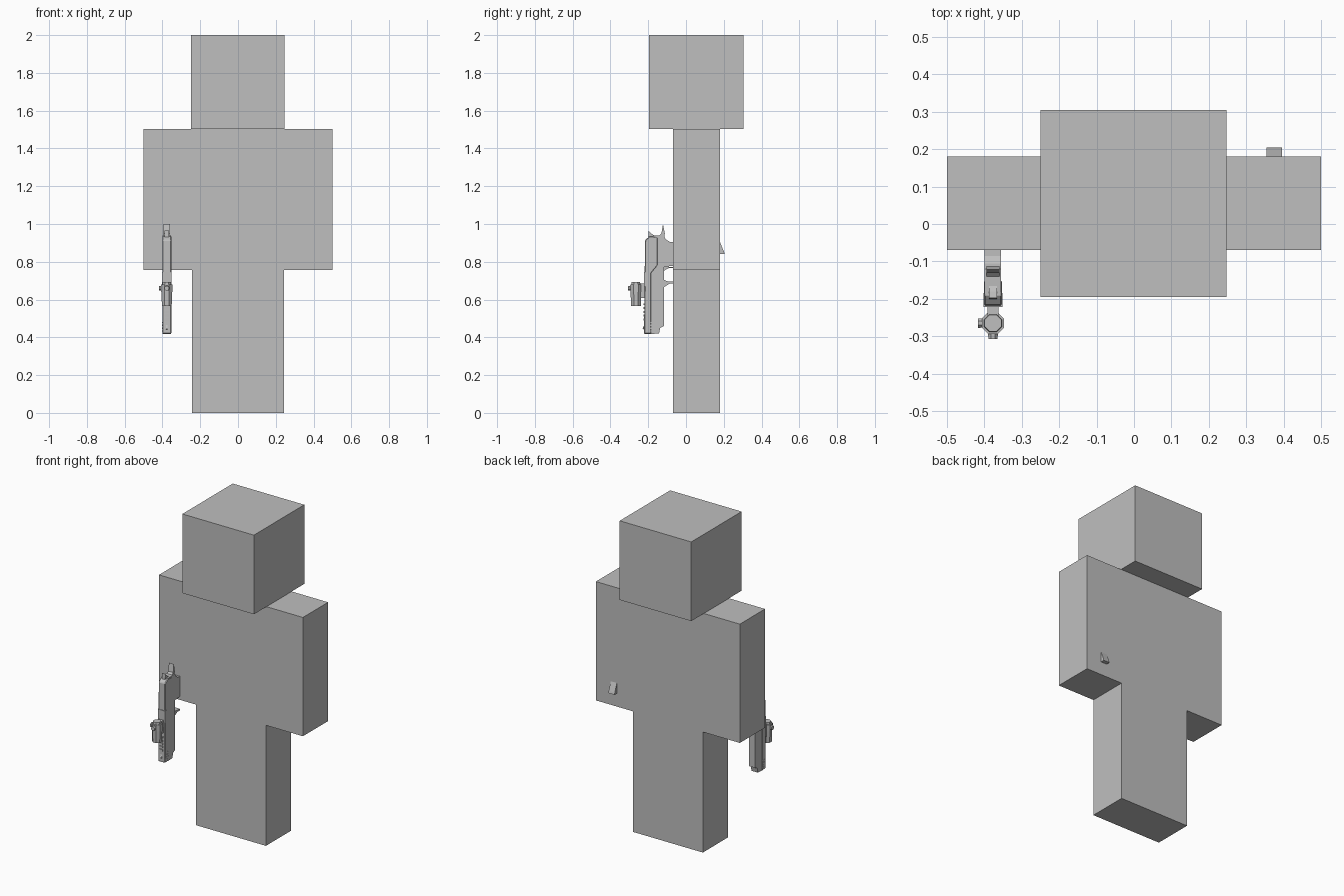
import bpy
import bmesh
import math
from mathutils import Matrix

cube = bpy.data.objects.get("Cube")
if cube:
    bpy.data.objects.remove(cube, do_unlink=True)

grey = bpy.data.materials.new("plain_grey")
grey.use_nodes = True
GREY = (0.52, 0.52, 0.52, 1)
grey.diffuse_color = GREY
grey.node_tree.nodes["Principled BSDF"].inputs["Base Color"].default_value = GREY


def finish(name, bm):
    bmesh.ops.recalc_face_normals(bm, faces=bm.faces)
    mesh = bpy.data.meshes.new(name)
    bm.to_mesh(mesh)
    bm.free()
    mesh.materials.append(grey)
    obj = bpy.data.objects.new(name, mesh)
    bpy.context.collection.objects.link(obj)
    return obj


def box(name, x, y, z):
    """Box from (min, max) pairs."""
    bm = bmesh.new()
    bmesh.ops.create_cube(bm, size=1)
    for v in bm.verts:
        v.co = [r[0] + (c + 0.5) * (r[1] - r[0]) for c, r in zip(v.co, (x, y, z))]
    return finish(name, bm)


def plate(name, profile, x, width, bevel=0):
    """Side profile of (y, z) points given thickness along x."""
    bm = bmesh.new()
    face = bm.faces.new([bm.verts.new((x - width / 2, y, z)) for y, z in profile])
    new = bmesh.ops.extrude_face_region(bm, geom=[face])["geom"]
    bmesh.ops.translate(bm, vec=(width, 0, 0),
                        verts=[g for g in new if isinstance(g, bmesh.types.BMVert)])
    obj = finish(name, bm)
    if bevel:
        mod = obj.modifiers.new("chamfer", "BEVEL")
        mod.width = bevel
        mod.segments = 1
    return obj


def drum(name, centre, r1, r2, depth, sides=8, axis="Z"):
    bm = bmesh.new()
    bmesh.ops.create_cone(bm, cap_ends=True, segments=sides, radius1=r1, radius2=r2, depth=depth)
    bmesh.ops.rotate(bm, verts=bm.verts, matrix=Matrix.Rotation(math.pi / sides, 3, "Z"))
    if axis != "Z":
        bmesh.ops.rotate(bm, verts=bm.verts,
                         matrix=Matrix.Rotation(math.pi / 2, 3, "Y" if axis == "X" else "X"))
    bmesh.ops.translate(bm, verts=bm.verts, vec=centre)
    return finish(name, bm)


# Blocky figure
DEPTH = (-0.07, 0.18)
box("head", (-0.25, 0.247), (-0.195, 0.305), (1.503, 2.0))
box("torso", (-0.25, 0.25), DEPTH, (0.757, 1.503))
for side, s in (("left", 1), ("right", -1)):
    box(side + "_arm", sorted((0.25 * s, 0.5 * s)), DEPTH, (0.757, 1.503))
    box(side + "_leg", sorted((0, 0.243 * s)), DEPTH, (0, 0.757))

# Sidearm pointing down in front of the right arm
GX = -0.377
plate("sidearm_slide",
      [(-0.222, 0.418), (-0.183, 0.418), (-0.183, 0.74), (-0.15, 0.78), (-0.15, 0.93),
       (-0.19, 0.937), (-0.217, 0.915)], GX, 0.048, 0.004)
plate("sidearm_frame",
      [(-0.19, 0.418), (-0.143, 0.42), (-0.137, 0.45), (-0.116, 0.46), (-0.116, 0.773),
       (-0.06, 0.78), (0.04, 0.76), (0.04, 0.87), (-0.06, 0.905), (-0.085, 0.905),
       (-0.105, 0.917), (-0.12, 0.94), (-0.19, 0.937)], GX, 0.044)
plate("rear_sight", [(-0.2, 0.93), (-0.198, 0.965), (-0.18, 0.947), (-0.16, 0.935)], GX, 0.022)
plate("hammer", [(-0.15, 0.93), (-0.13, 0.95), (-0.122, 1.0), (-0.112, 0.95), (-0.118, 0.92)],
      GX, 0.034)
plate("front_sight", [(-0.22, 0.44), (-0.23, 0.445), (-0.22, 0.47)], GX, 0.01)
plate("trigger_guard",
      [(-0.118, 0.705), (-0.1, 0.697), (-0.06, 0.695), (-0.06, 0.685), (-0.085, 0.685),
       (-0.118, 0.665)], GX, 0.03)
plate("trigger", [(-0.118, 0.752), (-0.09, 0.768), (-0.06, 0.765), (-0.06, 0.772), (-0.118, 0.775)],
      GX, 0.014)

# Thin raised bars near the muzzle
for i in range(4):
    z = 0.43 + i * 0.015
    box(f"muzzle_bar_{i + 1}", (GX - 0.0255, GX + 0.0255), (-0.206, -0.185), (z, z + 0.007))
for i in range(5):
    z = 0.49 + i * 0.02
    box(f"top_rib_{i + 1}", (GX - 0.012, GX + 0.012), (-0.226, -0.2), (z, z + 0.01))

# Lamp clamped to the front of the sidearm
LY = -0.265
box("lamp_rail", (GX - 0.025, GX + 0.025), (-0.222, -0.192), (0.67, 0.745))
box("lamp_mount", (GX - 0.015, GX + 0.015), (-0.25, -0.2), (0.607, 0.685))
drum("lamp_body", (GX, LY, 0.605), 0.028, 0.031, 0.078)
drum("lamp_collar", (GX, LY, 0.66), 0.032, 0.032, 0.04)
drum("lamp_cap", (GX, LY, 0.685), 0.026, 0.024, 0.016)
drum("lamp_side_knob", (GX - 0.03, LY, 0.66), 0.014, 0.012, 0.02, axis="X")
drum("lamp_front_knob", (GX, LY - 0.032, 0.66), 0.015, 0.013, 0.02, axis="Y")

# Tip of the second sidearm's grip behind the left arm
plate("left_grip_tip", [(0.15, 0.84), (0.205, 0.84), (0.201, 0.853), (0.18, 0.905), (0.15, 0.905)],
      0.375, 0.042)
